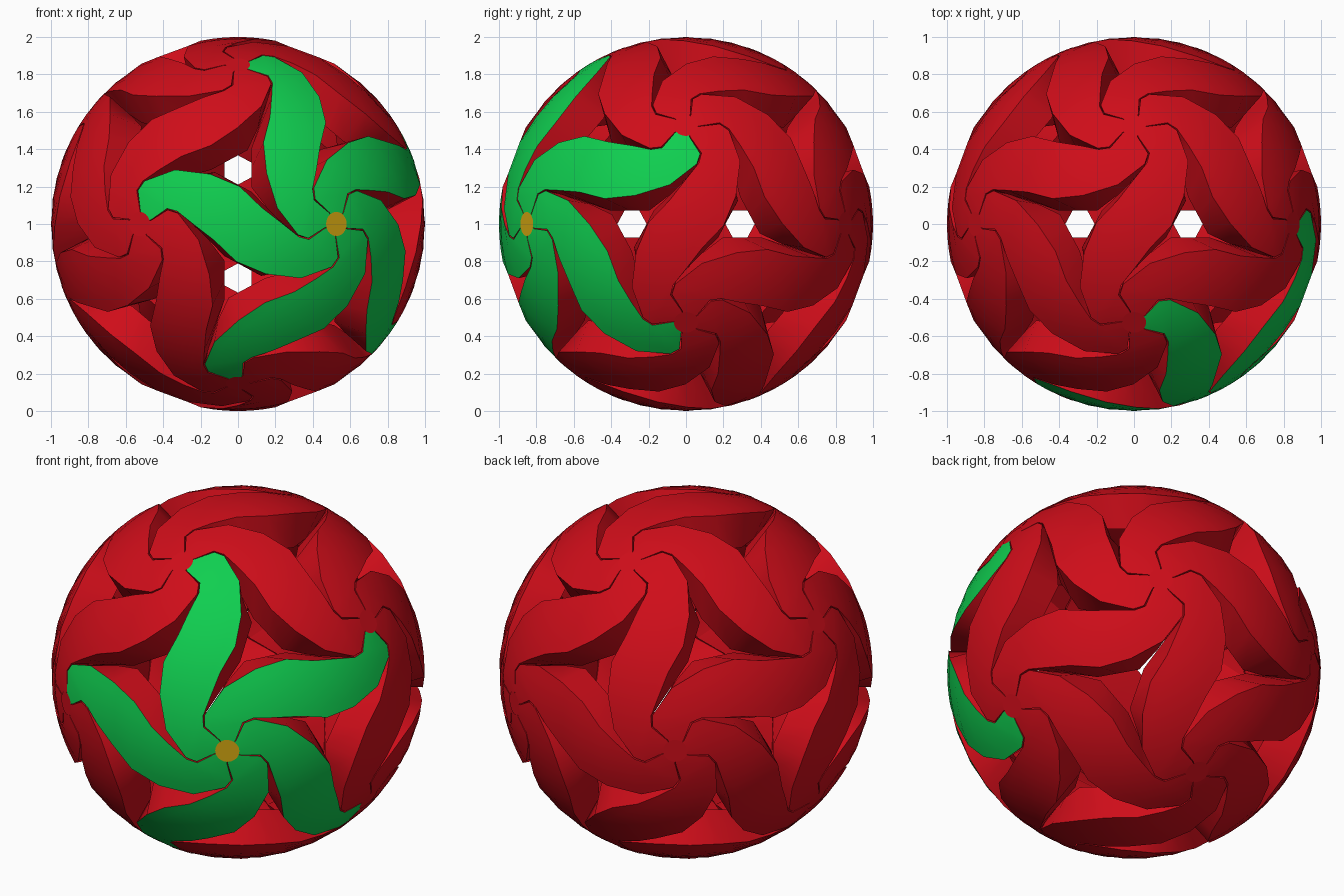
import bpy, bmesh
from math import sqrt, radians, cos, sin
from itertools import combinations
from mathutils import Vector, Matrix

if "Cube" in bpy.data.objects:
    bpy.data.objects.remove(bpy.data.objects["Cube"])


def material(name, rgb):
    m = bpy.data.materials.new(name)
    m.diffuse_color = (*rgb, 1)
    m.use_nodes = True
    m.node_tree.nodes["Principled BSDF"].inputs["Base Color"].default_value = m.diffuse_color
    return m


RED = material("red", (0.62, 0.004, 0.01))
GREEN = material("green", (0.005, 0.62, 0.08))
YELLOW = material("yellow", (0.68, 0.40, 0.006))
CENTRE = Vector((0, 0, 1))

# Twelve icosahedron corners on the unit sphere
PHI = (1 + sqrt(5)) / 2
A, B = 1 / sqrt(1 + PHI ** 2), PHI / sqrt(1 + PHI ** 2)
corners = []
for s in (1, -1):
    for t in (1, -1):
        corners += [Vector((s * A, t * B, 0)), Vector((0, s * A, t * B)), Vector((s * B, 0, t * A))]
marked = Vector((A, -B, 0))


def on_sphere(x, z):
    return Vector((x, -sqrt(max(0, 1 - x * x - z * z)), z))


def half_turn(p):
    return Vector((-p.x, p.y, -p.z))


# One edge of the S-shaped strip, seen from the front, tip to tip
tip = on_sphere(-A, 0)
end = half_turn(tip)
swirl = Matrix.Rotation(radians(-69.5), 3, end)      # leaves a thin gap to the neighbour
touching = [on_sphere(*p) for p in ((-0.522, 0.075), (-0.535, 0.18), (-0.50, 0.23))]
touching2 = [swirl @ half_turn(p) for p in reversed(touching)]
middle = [on_sphere(*p) for p in ((-0.337, 0.29), (-0.15, 0.267), (0.01, 0.20),
                                  (0.13, 0.085), (0.24, 0.0))]
upper = [tip] + touching + middle + touching2 + [end]

# Lower edge of the wall, running along one side of the small triangular hole
normal = (Vector((A, -B, 0)) + Vector((-A, -B, 0)) + Vector((0, -A, B))).normalized()
side, up = Vector((1, 0, 0)), Vector((0, normal.z, -normal.y))


def hole_corner(deg):
    return normal * 0.81 + 0.145 * (cos(radians(deg)) * side + sin(radians(deg)) * up)


a, b = hole_corner(180), hole_corner(300)
ca, cb = touching[-1] * 0.9, touching2[0] * 0.9
under = ([p * 0.9 for p in upper[:4]]
         + [ca.lerp(a, 0.6), a.lerp(b, 0.1), a.lerp(b, 0.55), b, b.lerp(cb, 0.5)]
         + [p * 0.9 for p in upper[-4:]])


def strip_mesh(name, top_material):
    """S-shaped top on the sphere, two side walls and a closed underside."""
    bm = bmesh.new()
    cuts = 6
    lower = [half_turn(p) for p in reversed(upper)]
    lower_under = [half_turn(p) for p in reversed(under)]
    rows = []
    for p, q, pu, qu in zip(upper, lower, under, lower_under):
        top = [p.lerp(q, k / cuts).normalized() for k in range(cuts + 1)]
        rows.append(([bm.verts.new(v) for v in top], bm.verts.new(pu), bm.verts.new(qu)))

    def face(verts, mat):
        bm.faces.new(verts).material_index = mat

    for (t0, u0, l0), (t1, u1, l1) in zip(rows, rows[1:]):
        for k in range(cuts):
            face((t0[k], t0[k + 1], t1[k + 1], t1[k]), 1)
        face((u0, t0[0], t1[0], u1), 0)
        face((t0[-1], l0, l1, t1[-1]), 0)
        face((l0, u0, u1, l1), 0)
    bmesh.ops.remove_doubles(bm, verts=bm.verts, dist=1e-5)
    bmesh.ops.dissolve_degenerate(bm, edges=bm.edges, dist=1e-5)
    bmesh.ops.recalc_face_normals(bm, faces=bm.faces)
    me = bpy.data.meshes.new(name)
    bm.to_mesh(me)
    bm.free()
    me.materials.append(RED)
    me.materials.append(top_material)
    me.shade_smooth()
    me.set_sharp_from_angle(angle=radians(30))
    return me


def add(name, mesh, matrix):
    ob = bpy.data.objects.new(name, mesh)
    ob.matrix_world = Matrix.Translation(CENTRE) @ matrix
    bpy.context.collection.objects.link(ob)


# Thirty strips, one along each icosahedron edge; five have green tops
red_strip, green_strip = strip_mesh("red_strip", RED), strip_mesh("green_strip", GREEN)
for p, q in combinations(corners, 2):
    if (p - q).length > 1.1:
        continue
    x, y = (q - p).normalized(), -(p + q).normalized()
    frame = Matrix((x, y, x.cross(y))).transposed().to_4x4()
    green = min((p - marked).length, (q - marked).length) < 0.01
    add("green_petal" if green else "red_petal", green_strip if green else red_strip, frame)


# Small round cap where five strips meet
def cap_mesh(name, mat):
    bm = bmesh.new()
    bmesh.ops.create_circle(bm, cap_ends=True, segments=20, radius=0.065)
    me = bpy.data.meshes.new(name)
    bm.to_mesh(me)
    bm.free()
    me.materials.append(mat)
    return me


red_cap, yellow_cap = cap_mesh("red_cap", RED), cap_mesh("yellow_cap", YELLOW)
for c in corners:
    centre = (c - marked).length < 0.01
    turn = c.to_track_quat('Z', 'Y').to_matrix().to_4x4()
    add("flower_centre" if centre else "corner_cap", yellow_cap if centre else red_cap,
        Matrix.Translation(c * 1.0005) @ turn)
